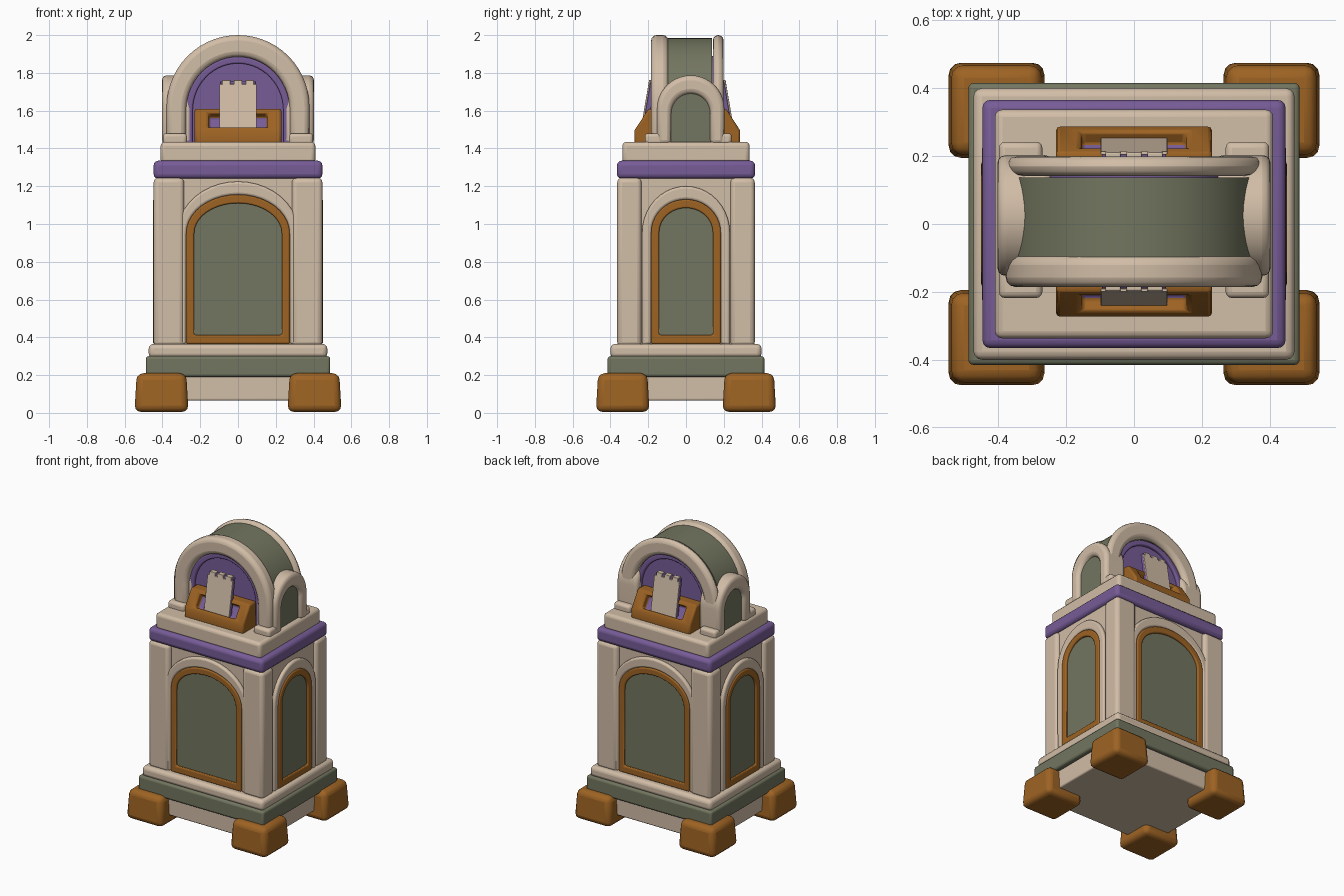
import bpy, bmesh, math

if "Cube" in bpy.data.objects:
    bpy.data.objects.remove(bpy.data.objects["Cube"])

def material(name, col):
    m = bpy.data.materials.new(name)
    m.diffuse_color = (*col, 1)
    m.use_nodes = True
    m.node_tree.nodes["Principled BSDF"].inputs["Base Color"].default_value = m.diffuse_color
    return m

CREAM = material("cream", (0.64, 0.51, 0.385))
GREEN = material("grey green", (0.17, 0.18, 0.115))
ORANGE = material("burnt orange", (0.34, 0.125, 0.017))
PURPLE = material("purple", (0.185, 0.107, 0.31))

def finish(bm, name, mats, bevel=0.0, seg=3, rot=0, loc=(0, 0, 0)):
    bmesh.ops.recalc_face_normals(bm, faces=bm.faces)
    me = bpy.data.meshes.new(name)
    bm.to_mesh(me)
    bm.free()
    ob = bpy.data.objects.new(name, me)
    bpy.context.collection.objects.link(ob)
    for m in mats:
        me.materials.append(m)
    ob.rotation_euler.z = rot
    ob.location = loc
    if bevel:
        b = ob.modifiers.new("round", 'BEVEL')
        b.width, b.segments = bevel, seg
        b.limit_method, b.angle_limit = 'ANGLE', math.radians(40)
    bpy.ops.object.select_all(action='DESELECT')
    ob.select_set(True)
    bpy.context.view_layer.objects.active = ob
    bpy.ops.object.shade_smooth_by_angle(angle=math.radians(40))
    return ob

def box(name, x, y, z, mat, bevel=0.02, taper=0.0, rot=0, loc=(0, 0, 0)):
    """Box from ranges; taper pulls the top in on every side."""
    bm = bmesh.new()
    bmesh.ops.create_cube(bm, size=1)
    for v in bm.verts:
        t = taper if v.co.z > 0 else 0
        sx, sy, sz = (1 if c > 0 else -1 for c in v.co)
        v.co = (x[sx > 0] - sx * t, y[sy > 0] - sy * t, z[sz > 0])
    return finish(bm, name, [mat], bevel, 3, rot, loc)

def arch(hw, z0, spring, top, n=20):
    """Arch outline in (u, z), right foot to left foot."""
    pts = [(hw, z0)]
    for i in range(n + 1):
        a = math.pi * i / n
        pts.append((hw * math.cos(a), spring + (top - spring) * math.sin(a)))
    return pts + [(-hw, z0)]

def arch_solid(name, outline, d0, d1, mat, bevel=0.0, rot=0, loc=(0, 0, 0)):
    """Filled arch between two outward distances."""
    bm = bmesh.new()
    f = bm.faces.new([bm.verts.new((u, -d0, z)) for u, z in outline])
    g = bmesh.ops.extrude_face_region(bm, geom=[f])["geom"]
    for v in g:
        if isinstance(v, bmesh.types.BMVert):
            v.co.y = -d1
    if not any(len(q.verts) > 4 and abs(q.calc_center_median().y + d0) < 1e-5 for q in bm.faces):
        bm.faces.new([v for v in bm.verts if abs(v.co.y + d0) < 1e-6])
    return finish(bm, name, [mat], bevel, 3, rot, loc)

def arch_ring(name, outer, inner, d0, d1, mat, closed=False, bevel=0.01, rot=0, loc=(0, 0, 0)):
    """Arched frame; closed adds a sill at the bottom."""
    bm = bmesh.new()
    loops = [[bm.verts.new((u, -d, z)) for u, z in pts]
             for pts, d in ((outer, d0), (outer, d1), (inner, d1), (inner, d0))]
    n = len(outer)
    for i in range(n if closed else n - 1):
        j = (i + 1) % n
        for k in range(4):
            a, b = loops[k], loops[(k + 1) % 4]
            bm.faces.new((a[i], a[j], b[j], b[i]))
    if not closed:
        for i in (0, n - 1):
            bm.faces.new([l[i] for l in loops])
    return finish(bm, name, [mat], bevel, 3, rot, loc)

# Feet and stepped plinth
for sx in (-1, 1):
    for sy in (-1, 1):
        box("foot", sorted((sx * 0.262, sx * 0.548)), sorted((sy * 0.193, sy * 0.477)),
            (0.005, 0.21), ORANGE, 0.035, 0.012)
box("base_slab", (-0.455, 0.455), (-0.385, 0.385), (0.065, 0.21), CREAM, 0.01)
box("plinth_band", (-0.488, 0.488), (-0.415, 0.415), (0.19, 0.30), GREEN, 0.015)
box("plinth_step", (-0.473, 0.473), (-0.4, 0.4), (0.29, 0.365), CREAM, 0.025)

# Body core and corner pillars
box("body_core", (-0.425, 0.425), (-0.335, 0.335), (0.35, 1.26), CREAM, 0.01)
for sx in (-1, 1):
    for sy in (-1, 1):
        box("corner_pillar", sorted((sx * 0.285, sx * 0.447)), sorted((sy * 0.235, sy * 0.364)),
            (0.35, 1.245), CREAM, 0.025)

# Arched panels on all four faces: rotation, half width, depth, tops
for side, rot, hw, d, top, spring in (
        ("front", 0, 0.232, 0.35, 1.11, 0.95), ("back", math.pi, 0.232, 0.35, 1.11, 0.95),
        ("right", math.pi / 2, 0.142, 0.44, 1.085, 0.955), ("left", -math.pi / 2, 0.142, 0.44, 1.085, 0.955)):
    frame = arch(hw + 0.042, 0.365, spring, top + 0.045)
    arch_solid(side + "_panel", arch(hw + 0.01, 0.39, spring, top + 0.01), d - 0.05, d - 0.005, GREEN, 0, rot)
    arch_ring(side + "_panel_frame", frame, arch(hw, 0.413, spring, top),
              d - 0.05, d + 0.01, ORANGE, True, 0.008, rot)
    arch_ring(side + "_arch_surround", arch(hw + 0.09, 0.36, spring, top + 0.115), frame,
              d - 0.05, d + 0.008, CREAM, False, 0.012, rot)

# Cornice
box("cornice_band", (-0.447, 0.447), (-0.366, 0.366), (1.24, 1.335), PURPLE, 0.025)
box("cornice_step", (-0.41, 0.41), (-0.337, 0.337), (1.32, 1.435), CREAM, 0.022)

# Barrel top: green roof with a thick cream arch at each end
CY = 0.007
LOC = (0, CY, 0)
outer = arch(0.378, 1.42, 1.62, 2.0, 28)
inner = arch(0.275, 1.42, 1.60, 1.885, 28)
arch_solid("barrel_roof", arch(0.362, 1.42, 1.62, 1.985, 28), -0.13, 0.115, GREEN, 0, 0, (0, 0.007, 0))
for side, rot in (("front", 0), ("back", math.pi)):
    arch_ring(side + "_roof_arch", outer, inner, 0.10 if rot == 0 else 0.135, 0.192, CREAM, False, 0.028, rot, LOC)
    back = arch(0.24, 1.42, 1.60, 1.85, 28)
    arch_solid(side + "_niche", arch(0.28, 1.42, 1.60, 1.89, 28), 0.08, 0.138, PURPLE, 0, rot, LOC)
    arch_ring(side + "_niche_rim", inner, back, 0.12, 0.158, PURPLE, False, 0.008, rot, LOC)

    # Slotted dispenser tray with a sloping face
    bm = bmesh.new()
    prof = [(0.28, 1.425), (0.28, 1.495), (0.205, 1.61), (0.13, 1.61), (0.13, 1.425)]
    ends = [[bm.verts.new((x, -d, z)) for d, z in prof] for x in (-0.23, 0.23)]
    for e in ends:
        bm.faces.new(e)
    faces = [bm.faces.new((ends[0][i], ends[0][(i + 1) % 5], ends[1][(i + 1) % 5], ends[1][i])) for i in range(5)]
    bmesh.ops.recalc_face_normals(bm, faces=bm.faces)
    slope = faces[1]
    bmesh.ops.inset_region(bm, faces=[slope], thickness=0.034)
    for v in slope.verts:
        v.co.x = math.copysign(0.155, v.co.x)
    bmesh.ops.inset_region(bm, faces=[slope], thickness=0.001, depth=-0.05)
    slope.material_index = 1
    finish(bm, side + "_tray", [ORANGE, PURPLE], 0.012, 2, rot, LOC)

    # Leaning ticket: purple slab with a notched cream face
    def lean(ob):
        for v in ob.data.vertices:
            v.co.y += (v.co.z - 1.5) * 0.17
    lean(box(side + "_ticket_core", (-0.095, 0.095), (-0.238, -0.212), (1.5, 1.755), PURPLE, 0.004, 0, rot, LOC))
    lean(box(side + "_ticket_face", (-0.098, 0.098), (-0.247, -0.238), (1.5, 1.74), CREAM, 0.002, 0, rot, LOC))
    for x in (-0.062, 0, 0.062):
        lean(box(side + "_ticket_tooth", (x - 0.022, x + 0.022), (-0.247, -0.212), (1.735, 1.762),
                 CREAM, 0.003, 0, rot, LOC))

# Side dormers with green infill, and the small blocks at the arch feet
for side, rot in (("right", math.pi / 2), ("left", -math.pi / 2)):
    c = (0, 0.025, 0)
    hole = arch(0.103, 1.42, 1.585, 1.69)
    arch_ring(side + "_dormer_arch", arch(0.178, 1.42, 1.61, 1.787), hole, 0.24, 0.402, CREAM, False, 0.025, rot, c)
    arch_solid(side + "_dormer_panel", arch(0.11, 1.42, 1.585, 1.697), 0.25, 0.378, GREEN, 0, rot, c)
    for sy in (-1, 1):
        s = 1 if side == "right" else -1
        box(side + "_arch_foot", sorted((s * 0.27, s * 0.398)), sorted((sy * 0.12, sy * 0.23)),
            (1.42, 1.48), CREAM, 0.018, 0, 0, (0, 0.012, 0))
